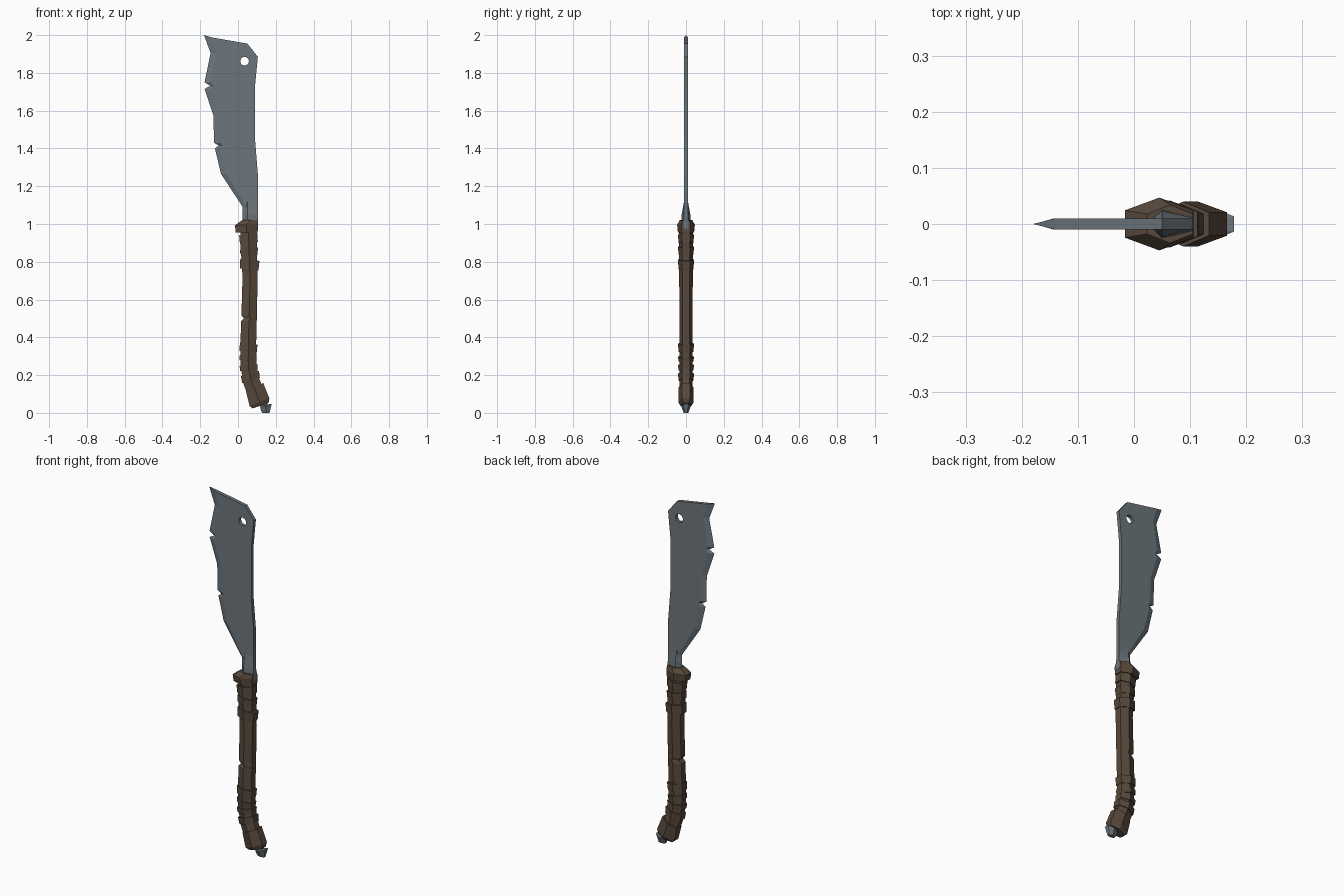
import bpy, bmesh, math
from mathutils import Vector

if "Cube" in bpy.data.objects:
    bpy.data.objects.remove(bpy.data.objects["Cube"])


def material(name, rgb):
    m = bpy.data.materials.new(name)
    m.diffuse_color = (*rgb, 1)
    m.use_nodes = True
    m.node_tree.nodes["Principled BSDF"].inputs["Base Color"].default_value = m.diffuse_color
    return m


STEEL = material("worn steel", (0.15, 0.18, 0.20))
LEATHER = material("brown leather", (0.098, 0.066, 0.045))


def finish(name, bm, mat):
    bmesh.ops.recalc_face_normals(bm, faces=bm.faces)
    mesh = bpy.data.meshes.new(name)
    bm.to_mesh(mesh)
    bm.free()
    mesh.materials.append(mat)
    ob = bpy.data.objects.new(name, mesh)
    bpy.context.collection.objects.link(ob)
    return ob


def hex_loft(name, sections, mat):
    """Six-sided tube; section = centre x, z, half width, half depth, tilt in degrees."""
    bm = bmesh.new()
    rings = []
    for cx, cz, w, d, tilt in sections:
        t = math.radians(tilt)
        pts = [(-w, -d * .52), (0, -d), (w, -d * .52), (w, d * .52), (0, d), (-w, d * .52)]
        rings.append([bm.verts.new((cx + u * math.cos(t), v, cz + u * math.sin(t)))
                      for u, v in pts])
    for a, b in zip(rings, rings[1:]):
        for i in range(6):
            j = (i + 1) % 6
            bm.faces.new((a[i], a[j], b[j], b[i]))
    bm.faces.new(rings[0])
    bm.faces.new(rings[-1])
    return finish(name, bm, mat)


# Blade: chipped cutting edge (x, z, bevel width) and flat spine
edge = [(-.18, 2.0, .04), (-.145, 1.905, .03), (-.177, 1.75, .034), (-.146, 1.732, .014),
        (-.177, 1.715, .034), (-.13, 1.575, .03), (-.127, 1.43, .03), (-.102, 1.416, .014),
        (-.122, 1.40, .03), (-.09, 1.265, .032), (.025, 1.09, .018), (.025, .97, .018)]
spine = [(.05, 1.955), (.105, 1.885), (.09, 1.73), (.09, 1.45), (.105, 1.265), (.105, .97)]
T = .01
bm = bmesh.new()
rim = [bm.verts.new((x, 0, z)) for x, z, _ in edge]
sides = []
for y in (-T, T):
    inner = [bm.verts.new((x + b, y, z - (.012 if i == 0 else 0)))
             for i, (x, z, b) in enumerate(edge)]
    back = [bm.verts.new((x, y, z)) for x, z in spine]
    bm.faces.new(inner + back[::-1])
    for i in range(len(edge) - 1):
        bm.faces.new((rim[i], rim[i + 1], inner[i + 1], inner[i]))
    sides.append((inner, back))
(fi, fb), (bi, bb) = sides
front, rear = [fi[0]] + fb + [fi[-1]], [bi[0]] + bb + [bi[-1]]
for i in range(len(front) - 1):
    bm.faces.new((front[i], front[i + 1], rear[i + 1], rear[i]))
bm.faces.new((rim[0], fi[0], bi[0]))
bm.faces.new((rim[-1], fi[-1], bi[-1]))
blade = finish("blade", bm, STEEL)

# Hole through the blade
bpy.ops.mesh.primitive_cylinder_add(vertices=12, radius=.023, depth=.1,
                                    location=(.035, 0, 1.862), rotation=(math.pi / 2, 0, 0))
cutter = bpy.context.object
cutter.name = "hole_cutter"
cutter.data.materials.append(STEEL)
cutter.hide_render = True
mod = blade.modifiers.new("hole", 'BOOLEAN')
mod.operation, mod.solver, mod.object = 'DIFFERENCE', 'EXACT', cutter
bpy.context.view_layer.objects.active = blade
bpy.ops.object.modifier_apply(modifier=mod.name)
bpy.data.objects.remove(cutter)

# Blade neck: faceted wedge rising out of the guard
bm = bmesh.new()
low = [bm.verts.new((x, y, .98)) for x, y in
       [(.024, 0), (.05, -.027), (.106, -.013), (.106, .013), (.05, .027)]]
mid = [bm.verts.new((x, y, 1.05)) for x, y in
       [(.024, 0), (.05, -.023), (.106, -.011), (.106, .011), (.05, .023)]]
top = [bm.verts.new((x, y, z)) for x, y, z in
       [(.035, 0, 1.09), (.05, -.0085, 1.13), (.1, -.0085, 1.13),
        (.1, .0085, 1.13), (.05, .0085, 1.13)]]
for a, b in ((low, mid), (mid, top)):
    for i in range(5):
        j = (i + 1) % 5
        bm.faces.new((a[i], a[j], b[j], b[i]))
bm.faces.new(low)
bm.faces.new(top)
finish("blade_neck", bm, STEEL)

# Curved grip with a small nick
hex_loft("grip", [
    (.055, 1.0, .044, .036, 0), (.057, .88, .043, .036, 0), (.064, .72, .04, .036, 0),
    (.059, .515, .041, .035, 0), (.066, .5, .034, .035, 0), (.058, .485, .041, .035, 0),
    (.054, .36, .042, .035, 0), (.056, .25, .042, .035, 5), (.07, .17, .044, .035, 17),
    (.1, .09, .045, .035, 25)], LEATHER)

# Guard
hex_loft("guard", [(.046, .955, .058, .043, -1), (.045, .995, .061, .047, 2),
                   (.064, 1.02, .041, .034, -2)], LEATHER)

# Leather wraps: centre x, z, half height, half width, tilt
wraps = [(.056, .922, .022, .049, 7), (.058, .86, .02, .047, -6), (.061, .785, .026, .051, -7),
         (.055, .345, .022, .047, -7), (.053, .285, .013, .046, -12),
         (.056, .24, .014, .047, 6), (.066, .19, .018, .05, 16)]
for n, (cx, cz, h, w, tilt) in enumerate(wraps, 1):
    s = h * math.sin(math.radians(tilt)) * .6
    hex_loft(f"wrap_{n}", [(cx + s, cz - h, w * .97, .04, tilt), (cx - s, cz + h, w, .042, tilt)],
             LEATHER)

# Pommel and its metal tip
hex_loft("pommel", [(.088, .135, .051, .04, 27), (.114, .056, .056, .04, 22),
                    (.12, .038, .044, .03, 18)], LEATHER)
hex_loft("pommel_tip", [(.125, .06, .016, .014, 20), (.137, .038, .02, .02, 18),
                        (.148, .037, .032, .026, 20), (.147, .0, .02, .012, 0)], STEEL)
